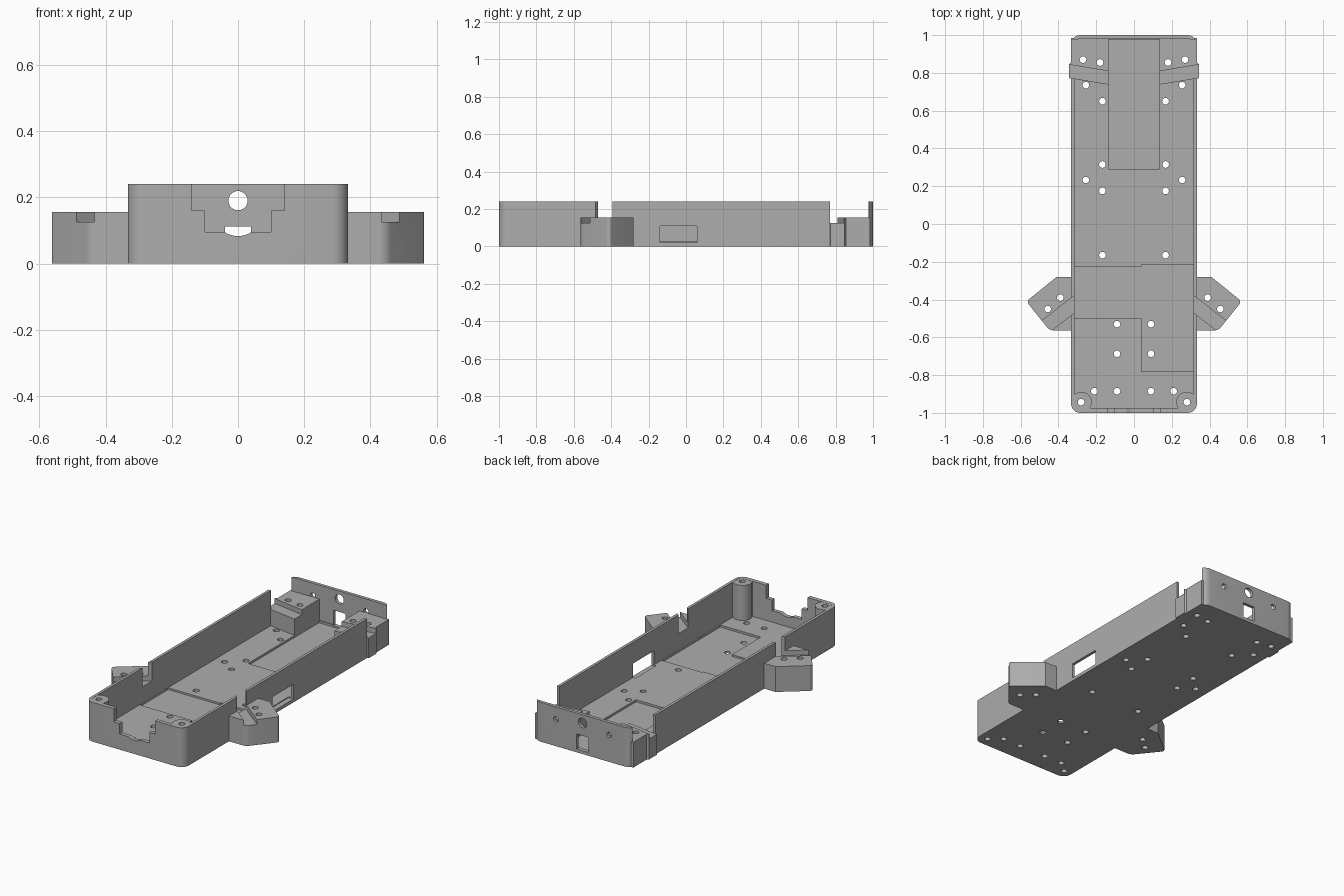
import bpy, bmesh
from math import radians
from mathutils import Matrix, Vector

if "Cube" in bpy.data.objects:
    bpy.data.objects.remove(bpy.data.objects["Cube"])

grey = bpy.data.materials.new("plain grey")
grey.use_nodes = True
colour = (0.42, 0.42, 0.42, 1)
grey.diffuse_color = colour
grey.node_tree.nodes["Principled BSDF"].inputs["Base Color"].default_value = colour

HALF, TOP, FLOOR = 0.333, 0.24, 0.025


def make(name, bm):
    bmesh.ops.recalc_face_normals(bm, faces=bm.faces[:])
    mesh = bpy.data.meshes.new(name)
    bm.to_mesh(mesh)
    bm.free()
    mesh.materials.append(grey)
    ob = bpy.data.objects.new(name, mesh)
    bpy.context.collection.objects.link(ob)
    return ob


def prism(name, points, z0, z1, rounded=(), radius=0.05):
    """Upright prism with chosen corners rounded."""
    bm = bmesh.new()
    low = [bm.verts.new((x, y, z0)) for x, y in points]
    face = bm.faces.new(low)
    up = bmesh.ops.extrude_face_region(bm, geom=[face])["geom"]
    bmesh.ops.translate(bm, vec=(0, 0, z1 - z0),
                        verts=[v for v in up if isinstance(v, bmesh.types.BMVert)])
    edges = [e for i in rounded for e in low[i].link_edges
             if abs(e.verts[0].co.z - e.verts[1].co.z) > 1e-4]
    if edges:
        bmesh.ops.bevel(bm, geom=edges, offset=radius, segments=8,
                        profile=0.5, affect='EDGES')
    return make(name, bm)


def box(name, x0, x1, y0, y1, z0, z1, **kw):
    return prism(name, [(x0, y0), (x1, y0), (x1, y1), (x0, y1)], z0, z1, **kw)


def turned_box(name, centre, size, angle):
    bm = bmesh.new()
    bmesh.ops.create_cube(bm, size=1, matrix=Matrix.Translation(centre)
                          @ Matrix.Rotation(radians(angle), 4, 'Z')
                          @ Matrix.Diagonal(Vector(size).to_4d()))
    return make(name, bm)


def cylinders(name, centres, r, depth, along_y=False, segments=24):
    bm = bmesh.new()
    turn = Matrix.Rotation(radians(90), 4, 'X') if along_y else Matrix()
    for c in centres:
        bmesh.ops.create_cone(bm, cap_ends=True, segments=segments, radius1=r,
                              radius2=r, depth=depth, matrix=Matrix.Translation(c) @ turn)
    return make(name, bm)


def combine(target, others, operation='DIFFERENCE', keep=False):
    bpy.context.view_layer.objects.active = target
    for other in others:
        mod = target.modifiers.new("cut", 'BOOLEAN')
        mod.operation, mod.object, mod.solver = operation, other, 'EXACT'
        bpy.ops.object.modifier_apply(modifier=mod.name)
        if not keep:
            bpy.data.objects.remove(other)


# Open tray with a shallow floor
tray = box("tray", -HALF, HALF, -1, 1, 0, TOP, rounded=range(4))
combine(tray, [
    box("cavity", -0.316, 0.316, -0.975, 0.98, FLOOR, 0.4, rounded=range(4), radius=0.03),
    # Sunken floor pockets
    box("rear_pocket", -0.135, 0.135, 0.29, 0.975, 0.012, 0.1),
    box("left_pocket", 0.04, 0.315, -0.78, -0.215, 0.012, 0.1),
    box("right_pocket", -0.315, 0.041, -0.5, -0.225, 0.014, 0.1),
    # Stepped front notch with a curved dip
    box("notch_wide", -0.14, 0.14, -1.1, -0.96, 0.16, 0.4),
    box("notch_narrow", -0.1, 0.1, -1.1, -0.96, 0.095, 0.3),
    cylinders("notch_dip", [(0, -1, 0.156)], 0.073, 0.1, True, 64),
    # Back wall openings
    cylinders("back_port", [(0, 1, 0.19)], 0.029, 0.1, True, 32),
    cylinders("back_screw_holes", [(s * 0.18, 1, 0.165) for s in (-1, 1)], 0.016, 0.1, True),
    box("back_slot", -0.04, 0.04, 0.96, 1.1, 0.02, 0.112),
    # Side window
    box("side_window", 0.3, 0.4, -0.14, 0.06, 0.02, 0.11),
])

# Vertical screw holes, mirrored left and right
spots = [(.27, .87), (.18, .855), (.255, .735), (.167, .65), (.167, .315), (.255, .233),
         (.167, .175), (.167, -.165), (.09, -.53), (.09, -.687), (.09, -.885),
         (.21, -.885), (.28, -.943), (.39, -.39), (.457, -.45)]
holes = cylinders("screw_holes", [(s * x, y, 0.1) for x, y in spots for s in (-1, 1)], 0.0175, 0.5)
holes.hide_render = True

parts = [tray]
for s, side in ((1, "left"), (-1, "right")):
    # Angled side mount with a diagonal groove running through the wall
    mount = prism(side + "_side_mount",
                  [(s * x, y) for x, y in ((.318, -.28), (.41, -.28), (.57, -.41),
                                           (.447, -.563), (.318, -.563))],
                  0, 0.155, rounded=(2, 3), radius=0.02)
    groove = turned_box("groove", (s * 0.44, -0.521, 0.275), (0.42, 0.072, 0.3), -s * 38)
    combine(mount, [groove], keep=True)
    # Rear block with a lowered, slightly turned front ledge
    block = prism(side + "_rear_block",
                  [(s * x, y) for x, y in ((.135, .738), (.343, .772), (.343, .848),
                                           (.333, .855), (.333, .985), (.135, .985))],
                  0.0, 0.155)
    step = turned_box("step", (s * 0.24, 0.787, 0.275), (0.4, 0.078, 0.3), s * 9.5)
    combine(block, [step])
    # Side wall is open above the rear block
    gap = box("wall_gap", s * 0.3, s * 0.4, 0.77, 0.978, 0.124, 0.4)
    combine(tray, [groove, gap])
    # Screw post filling the front corner
    post = cylinders(side + "_corner_post", [(s * 0.278, -0.943, TOP / 2 + 0.0045)], 0.054,
                     TOP - 0.009 - 0.002, segments=40)
    combine(post, [box("corner_fill", s * 0.278, s * 0.325, -0.943, -0.9, 0.01, TOP - 0.001),
                   box("front_fill", s * 0.24, s * 0.278, -0.99, -0.943, 0.01, TOP - 0.001)],
            'UNION')
    parts += [mount, block, post]

for part in parts:
    combine(part, [holes], keep=True)
    bpy.ops.object.select_all(action='DESELECT')
    part.select_set(True)
    bpy.context.view_layer.objects.active = part
    bpy.ops.object.shade_smooth_by_angle(angle=radians(30))
bpy.data.objects.remove(holes)
